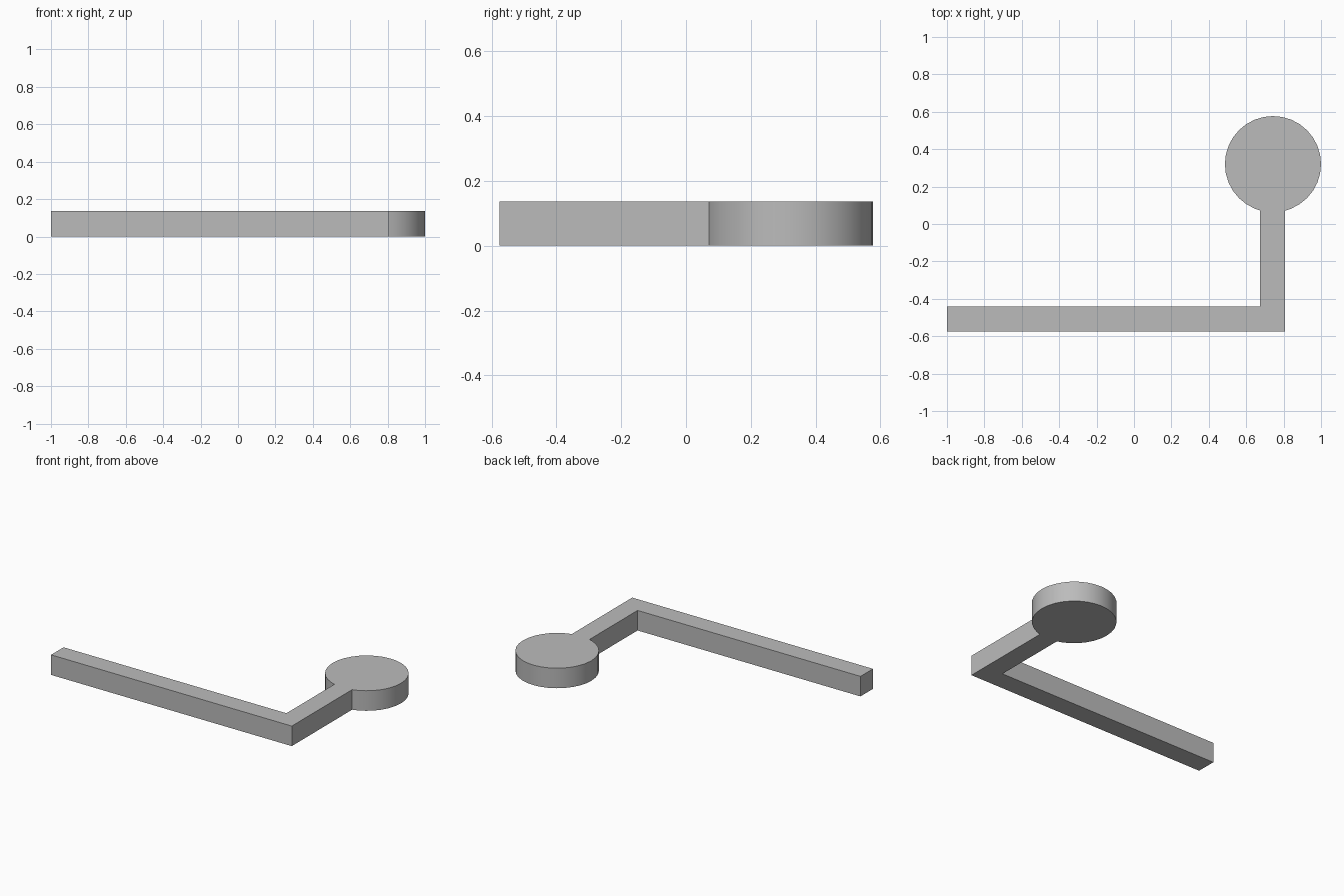
import bpy, bmesh
from math import asin, cos, sin, pi

cube = bpy.data.objects.get("Cube")
if cube:
    bpy.data.objects.remove(cube, do_unlink=True)

HEIGHT = 0.136
WIDTH = 0.134
LEFT, FRONT = -1.0, -0.576
DISC_X, DISC_Y, RADIUS, SIDES = 0.743, 0.32, 0.257, 32

# Single grey material
grey = bpy.data.materials.new("plain grey")
grey.use_nodes = True
colour = (0.5, 0.5, 0.5, 1)
grey.diffuse_color = colour
grey.node_tree.nodes["Principled BSDF"].inputs["Base Color"].default_value = colour

# Disc rim, running counterclockwise from one side of the arm to the other
arm_left, arm_right = DISC_X - 0.003 - WIDTH / 2, DISC_X - 0.003 + WIDTH / 2
start = asin((arm_right - DISC_X) / RADIUS) - pi / 2
end = 1.5 * pi - asin((DISC_X - arm_left) / RADIUS)
steps = [2 * pi * i / SIDES for i in range(-SIDES // 4, SIDES)]
angles = [start] + [a for a in steps if start + 0.02 < a < end - 0.02] + [end]
rim = [(DISC_X + RADIUS * cos(a), DISC_Y + RADIUS * sin(a)) for a in angles]

# Outline of the long bar, the short arm and the disc
outline = [(LEFT, FRONT), (arm_right, FRONT)] + rim
outline += [(arm_left, FRONT + WIDTH), (LEFT, FRONT + WIDTH)]

# Extrude the outline into a solid
bm = bmesh.new()
base = bm.faces.new([bm.verts.new((x, y, 0)) for x, y in outline])
top = bmesh.ops.extrude_face_region(bm, geom=[base], use_keep_orig=True)["geom"]
bmesh.ops.translate(bm, vec=(0, 0, HEIGHT),
                    verts=[v for v in top if isinstance(v, bmesh.types.BMVert)])
bmesh.ops.recalc_face_normals(bm, faces=bm.faces)
mesh = bpy.data.meshes.new("bent_bar_with_disc")
bm.to_mesh(mesh)
bm.free()
mesh.materials.append(grey)

bar = bpy.data.objects.new("bent_bar_with_disc", mesh)
bpy.context.collection.objects.link(bar)
bpy.ops.object.select_all(action="DESELECT")
bar.select_set(True)
bpy.context.view_layer.objects.active = bar
bpy.ops.object.shade_smooth_by_angle(angle=pi / 6)
